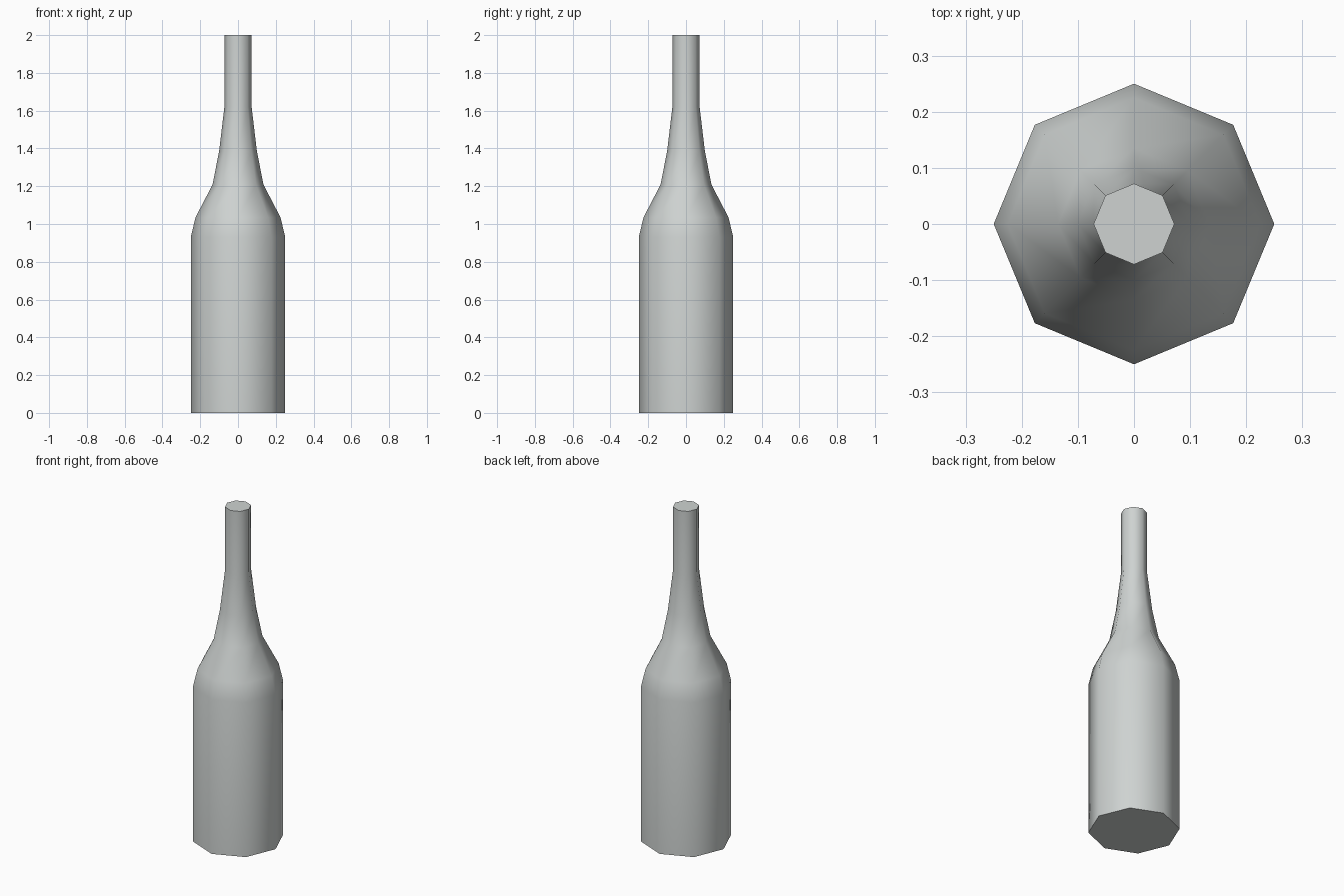
import bpy
import bmesh
import math

cube = bpy.data.objects.get("Cube")
if cube:
    bpy.data.objects.remove(cube, do_unlink=True)

SIDES = 8

# Pale grey material
grey = bpy.data.materials.new("pale_grey")
grey.use_nodes = True
colour = (0.62, 0.65, 0.64, 1)
grey.diffuse_color = colour
grey.node_tree.nodes["Principled BSDF"].inputs["Base Color"].default_value = colour

# Bottle outline as (radius, height): body, shoulder, tapered neck, spout
profile = [(0.25, 0), (0.25, 0.93), (0.225, 1.035), (0.135, 1.208),
           (0.1, 1.385), (0.072, 1.62), (0.072, 2)]

# Rings of the eight-sided body, joined by side walls
bm = bmesh.new()
rings = []
for radius, z in profile:
    angles = [math.tau * i / SIDES for i in range(SIDES)]
    rings.append([bm.verts.new((radius * math.cos(a), radius * math.sin(a), z))
                  for a in angles])
for low, high in zip(rings, rings[1:]):
    for i in range(SIDES):
        j = (i + 1) % SIDES
        bm.faces.new((low[i], low[j], high[j], high[i]))

# Closed base and top
bm.faces.new(rings[0][::-1])
bm.faces.new(rings[-1])

mesh = bpy.data.meshes.new("bottle")
bm.to_mesh(mesh)
bm.free()
mesh.materials.append(grey)
bottle = bpy.data.objects.new("bottle", mesh)
bpy.context.collection.objects.link(bottle)

# Smooth walls with crisp rims
bpy.context.view_layer.objects.active = bottle
bottle.select_set(True)
bpy.ops.object.shade_smooth_by_angle(angle=math.radians(60))
